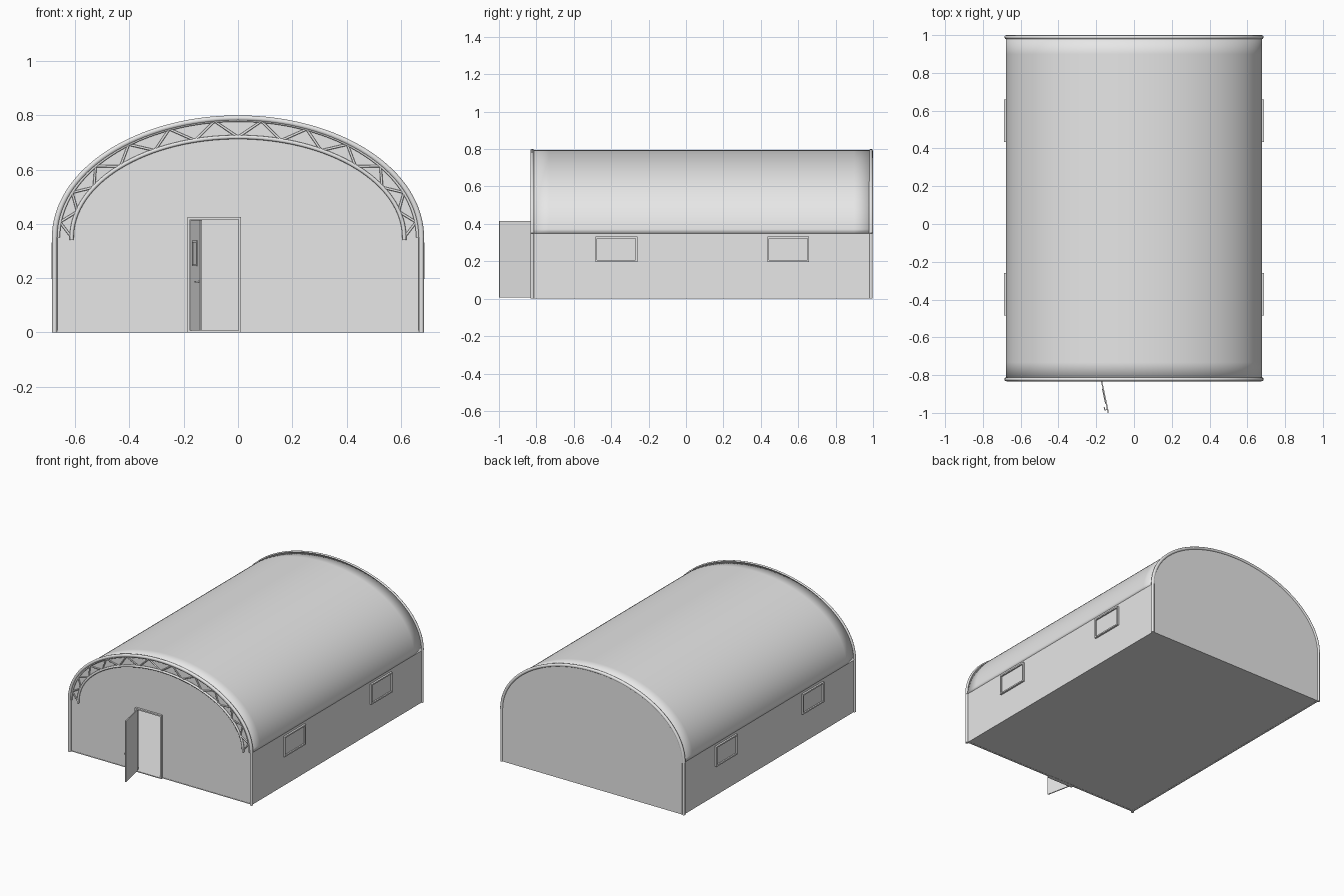
import bpy, bmesh
from math import sin, cos, pi, atan2, radians
from mathutils import Matrix, Vector

cube = bpy.data.objects.get("Cube")
if cube:
    bpy.data.objects.remove(cube, do_unlink=True)

grey = bpy.data.materials.new("light_grey")
grey.use_nodes = True
grey.diffuse_color = (0.8, 0.8, 0.8, 1)
grey.node_tree.nodes["Principled BSDF"].inputs["Base Color"].default_value = (0.8, 0.8, 0.8, 1)

SPRING = 0.35               # height where the arch begins
FRONT, BACK = -0.822, 0.989  # planes of the end rims


def finish(name, bm):
    bmesh.ops.recalc_face_normals(bm, faces=bm.faces)
    mesh = bpy.data.meshes.new(name)
    bm.to_mesh(mesh)
    bm.free()
    mesh.materials.append(grey)
    obj = bpy.data.objects.new(name, mesh)
    bpy.context.collection.objects.link(obj)
    return obj


def select(obj):
    bpy.ops.object.select_all(action='DESELECT')
    obj.select_set(True)
    bpy.context.view_layer.objects.active = obj


def boxes(name, spans, matrix=Matrix()):
    """One object made of boxes, each given by low and high corners."""
    bm = bmesh.new()
    for low, high in spans:
        low, high = Vector(low), Vector(high)
        place = Matrix.Translation((low + high) / 2) @ Matrix.Diagonal((high - low).to_4d())
        bmesh.ops.create_cube(bm, size=1, matrix=matrix @ place)
    return finish(name, bm)


def arch(a, b, steps=64):
    """Half ellipse from +x to -x as (x, z) points."""
    return [(a * cos(pi * i / steps), SPRING + b * sin(pi * i / steps)) for i in range(steps + 1)]


def tube(name, paths, radius, sides=3):
    curve = bpy.data.curves.new(name, 'CURVE')
    curve.dimensions = '3D'
    curve.bevel_depth = radius
    curve.bevel_resolution = sides
    curve.use_fill_caps = True
    for path in paths:
        spline = curve.splines.new('POLY')
        spline.points.add(len(path) - 1)
        for point, co in zip(spline.points, path):
            point.co = (*co, 1)
    curve.materials.append(grey)
    obj = bpy.data.objects.new(name, curve)
    bpy.context.collection.objects.link(obj)
    select(obj)
    bpy.ops.object.convert(target='MESH')
    bpy.ops.object.shade_smooth_by_angle(angle=radians(50))


def slab(name, outline, y, depth):
    """Flat outline in x and z, extruded along y."""
    bm = bmesh.new()
    face = bm.faces.new([bm.verts.new((x, y, z)) for x, z in outline])
    ext = bmesh.ops.extrude_face_region(bm, geom=[face])
    moved = [v for v in ext["geom"] if isinstance(v, bmesh.types.BMVert)]
    bmesh.ops.translate(bm, verts=moved, vec=(0, depth, 0))
    return finish(name, bm)


# Vaulted roof shell, soft toward both ends
bm = bmesh.new()
rows = [FRONT, FRONT + 0.09, 0.08, BACK - 0.09, BACK]
grid = [[bm.verts.new((x, y, z)) for x, z in arch(0.678, 0.446)] for y in rows]
for near, far in zip(grid, grid[1:]):
    for i in range(len(near) - 1):
        bm.faces.new((near[i], near[i + 1], far[i + 1], far[i]))
roof = finish("roof", bm)
shell = roof.modifiers.new("thickness", 'SOLIDIFY')
shell.thickness = 0.012
shell.offset = -1 if roof.data.polygons[0].normal.x > 0 else 1
select(roof)
bpy.ops.object.modifier_apply(modifier="thickness")
bpy.ops.object.shade_smooth()

# Side walls and floor
for side, label in ((1, "left"), (-1, "right")):
    x0, x1 = sorted((side * 0.664, side * 0.676))
    boxes(label + "_wall", [((x0, FRONT, 0), (x1, BACK, SPRING))])
boxes("floor", [((-0.67, FRONT + 0.004, 0.001), (0.67, BACK - 0.004, 0.006))])

# Gable walls, the front one notched for the doorway
DOOR_L, DOOR_R, DOOR_TOP = -0.177, 0.002, 0.417
gable = [(0.67, 0)] + arch(0.67, 0.438) + [(-0.67, 0)]
doorway = [(DOOR_L, 0), (DOOR_L, DOOR_TOP), (DOOR_R, DOOR_TOP), (DOOR_R, 0)]
slab("back_wall", gable, BACK - 0.008, 0.012)
slab("front_wall", gable + doorway, FRONT + 0.006, 0.012)

# Rounded end rims with corner posts
for y, label in ((FRONT, "front"), (BACK, "back")):
    tube(label + "_arch_rim", [[(x, y, z) for x, z in arch(0.676, 0.44)]], 0.0105)
    tube(label + "_posts", [[(s * 0.676, y, 0), (s * 0.676, y, SPRING)] for s in (1, -1)], 0.0095)

# Lattice truss over the front: two chords and a zigzag web
INNER, OUTER = (0.613, 0.37), (0.662, 0.432)
chord = [(x, FRONT, z) for x, z in arch(*INNER)]
chord = [(INNER[0], FRONT, 0.34)] + chord + [(-INNER[0], FRONT, 0.34)]
tube("truss_inner_chord", [chord], 0.0075)
tube("truss_outer_chord", [[(x, FRONT, z) for x, z in arch(*OUTER)]], 0.006)
nodes = []
for i in range(25):
    a, b = OUTER if i % 2 else INNER
    t = pi * i / 24
    nodes.append((a * cos(t), FRONT, SPRING + b * sin(t)))
tube("truss_web", list(zip(nodes, nodes[1:])), 0.0045, 2)

# Side windows: thin pane with a raised frame
for side, label in ((1, "left"), (-1, "right")):
    for y0, y1, place in ((-0.485, -0.26, "front"), (0.435, 0.658, "back")):
        z0, z1, bar = 0.197, 0.332, 0.009

        def span(ya, yb, za, zb, out):
            xs = sorted((side * 0.67, side * out))
            return (xs[0], ya, za), (xs[1], yb, zb)

        name = f"{label}_{place}_window"
        boxes(name + "_pane", [span(y0 + bar, y1 - bar, z0 + bar, z1 - bar, 0.679)])
        boxes(name + "_frame", [span(y0, y1, z0, z0 + bar, 0.688),
                                span(y0, y1, z1 - bar, z1, 0.688),
                                span(y0, y0 + bar, z0 + bar, z1 - bar, 0.688),
                                span(y1 - bar, y1, z0 + bar, z1 - bar, 0.688)])

# Door frame and sill
bar, fy, by = 0.009, FRONT - 0.008, FRONT + 0.02
boxes("door_frame", [((DOOR_L - bar, fy, 0), (DOOR_L, by, DOOR_TOP + bar)),
                     ((DOOR_R, fy, 0), (DOOR_R + bar, by, DOOR_TOP + bar)),
                     ((DOOR_L, fy, DOOR_TOP), (DOOR_R, by, DOOR_TOP + bar)),
                     ((DOOR_L, fy, 0), (DOOR_R, by, 0.006))])

# Open door leaf, hinged on its right edge, with a small window and a handle
swing = Matrix.Translation((DOOR_L + 0.004, FRONT - 0.006, 0)) @ Matrix.Rotation(atan2(-0.17, 0.036), 4, 'Z')
boxes("door_leaf", [((0, -0.003, 0.006), (0.175, 0.004, 0.415))], swing)
w0, w1, h0, h1, t = 0.045, 0.125, 0.245, 0.338, 0.006
boxes("door_window_frame", [((w0, -0.006, h0), (w1, -0.002, h0 + t)),
                            ((w0, -0.006, h1 - t), (w1, -0.002, h1)),
                            ((w0, -0.006, h0 + t), (w0 + t, -0.002, h1 - t)),
                            ((w1 - t, -0.006, h0 + t), (w1, -0.002, h1 - t))], swing)
boxes("door_handle", [((0.155, -0.014, 0.183), (0.16, -0.002, 0.189)),
                      ((0.14, -0.017, 0.183), (0.16, -0.012, 0.189))], swing)
